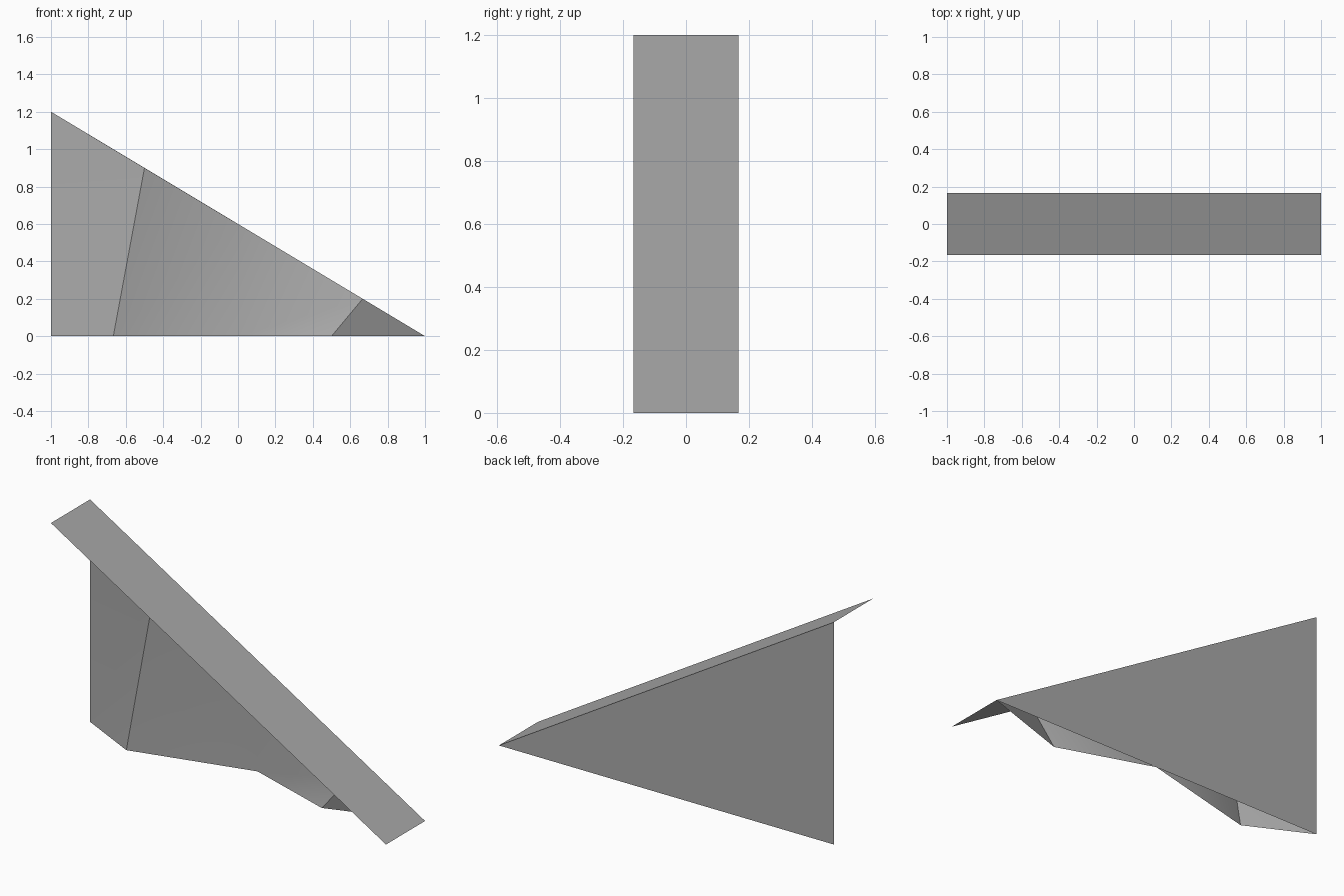
import bpy
import math

cube = bpy.data.objects.get("Cube")
if cube:
    bpy.data.objects.remove(cube, do_unlink=True)

HALF = 1 / 6          # half of the ramp width
HEIGHT = 1.2

grey = bpy.data.materials.new("plain_grey")
grey.use_nodes = True
grey.diffuse_color = (0.4, 0.4, 0.4, 1)
grey.node_tree.nodes["Principled BSDF"].inputs["Base Color"].default_value = (0.4, 0.4, 0.4, 1)


def slope(x):
    """Height of the ramp at x."""
    return HEIGHT * (1 - x) / 2


def add_part(name, verts, faces, smooth=False):
    mesh = bpy.data.meshes.new(name)
    mesh.from_pydata(verts, [], faces)
    mesh.materials.append(grey)
    if smooth:
        for poly in mesh.polygons:
            poly.use_smooth = True
        mesh.set_sharp_from_angle(angle=math.radians(35))
    obj = bpy.data.objects.new(name, mesh)
    bpy.context.collection.objects.link(obj)
    return obj


# Sloped top sheet
add_part("sloped_top",
         [(x, y, slope(x)) for x, y in
          ((-1, -HALF), (1, -HALF), (1, HALF), (-1, HALF))],
         [(0, 1, 2, 3)])

# Flat triangular back panel
add_part("back_panel",
         [(-1, HALF, 0), (-1, HALF, HEIGHT), (1, HALF, 0)],
         [(0, 1, 2)])

# Folded front wall: (x at floor, x at slope, y) for each fold
folds = [(-1, -1, HALF), (-2 / 3, -0.5, 0), (0, 0, HALF),
         (0.5, 2 / 3, 0), (1, 1, HALF)]
verts, faces = [], []
for low, high, y in folds:
    verts += [(low, y, 0), (high, y, slope(high))]
for i in range(0, 2 * len(folds) - 2, 2):
    if i + 4 < len(verts):
        faces += [(i, i + 2, i + 3), (i, i + 3, i + 1)]
    else:
        faces.append((i, i + 2, i + 1))   # walls meet in a point
        verts.pop()
add_part("folded_front", verts, faces, smooth=True)
